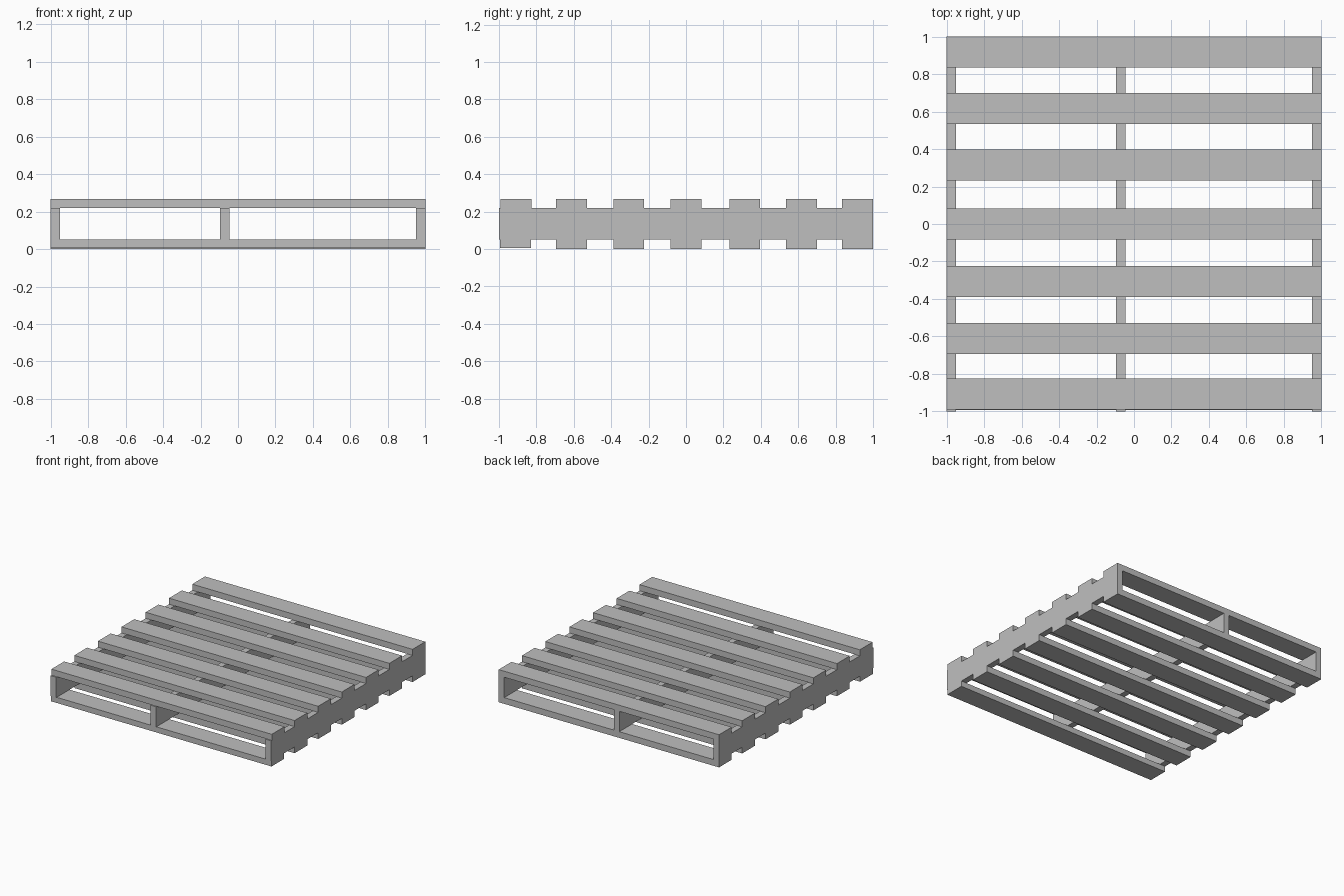
import bpy

cube = bpy.data.objects.get("Cube")
if cube:
    bpy.data.objects.remove(cube, do_unlink=True)

# Single flat grey
grey = bpy.data.materials.new("plain_grey")
grey.use_nodes = True
colour = (0.52, 0.52, 0.52, 1)
grey.diffuse_color = colour
grey.node_tree.nodes["Principled BSDF"].inputs["Base Color"].default_value = colour


def board(name, low, high):
    """Box spanning two opposite corners."""
    centre = [(a + b) / 2 for a, b in zip(low, high)]
    bpy.ops.mesh.primitive_cube_add(size=1, location=centre)
    obj = bpy.context.object
    obj.name = name
    obj.scale = [b - a for a, b in zip(low, high)]
    bpy.ops.object.transform_apply(location=False, rotation=False, scale=True)
    obj.data.materials.append(grey)


# Heights of the three layers
BOTTOM, MIDDLE, TOP = 0.051, 0.218, 0.268
HALF_SLAT = 0.0825

# Upright stringers running front to back
for side, x in (("right", -0.975), ("middle", -0.07), ("left", 0.975)):
    board(side + "_stringer", (x - 0.025, -1, BOTTOM), (x + 0.025, 1, MIDDLE))

# Crosswise slats above and below the stringers
slat_rows = (-0.908, -0.612, -0.306, 0, 0.314, 0.617, 0.9175)
for i, y in enumerate(slat_rows, 1):
    front, back = y - HALF_SLAT, y + HALF_SLAT
    board(f"top_slat_{i}", (-1, front, MIDDLE), (1, back, TOP))
    # The front bottom slat sits slightly higher and further forward
    lift, shift = (0.005, -0.003) if i == 1 else (0, 0)
    board(f"bottom_slat_{i}", (-1, front + shift, lift), (1, back + shift, BOTTOM))
